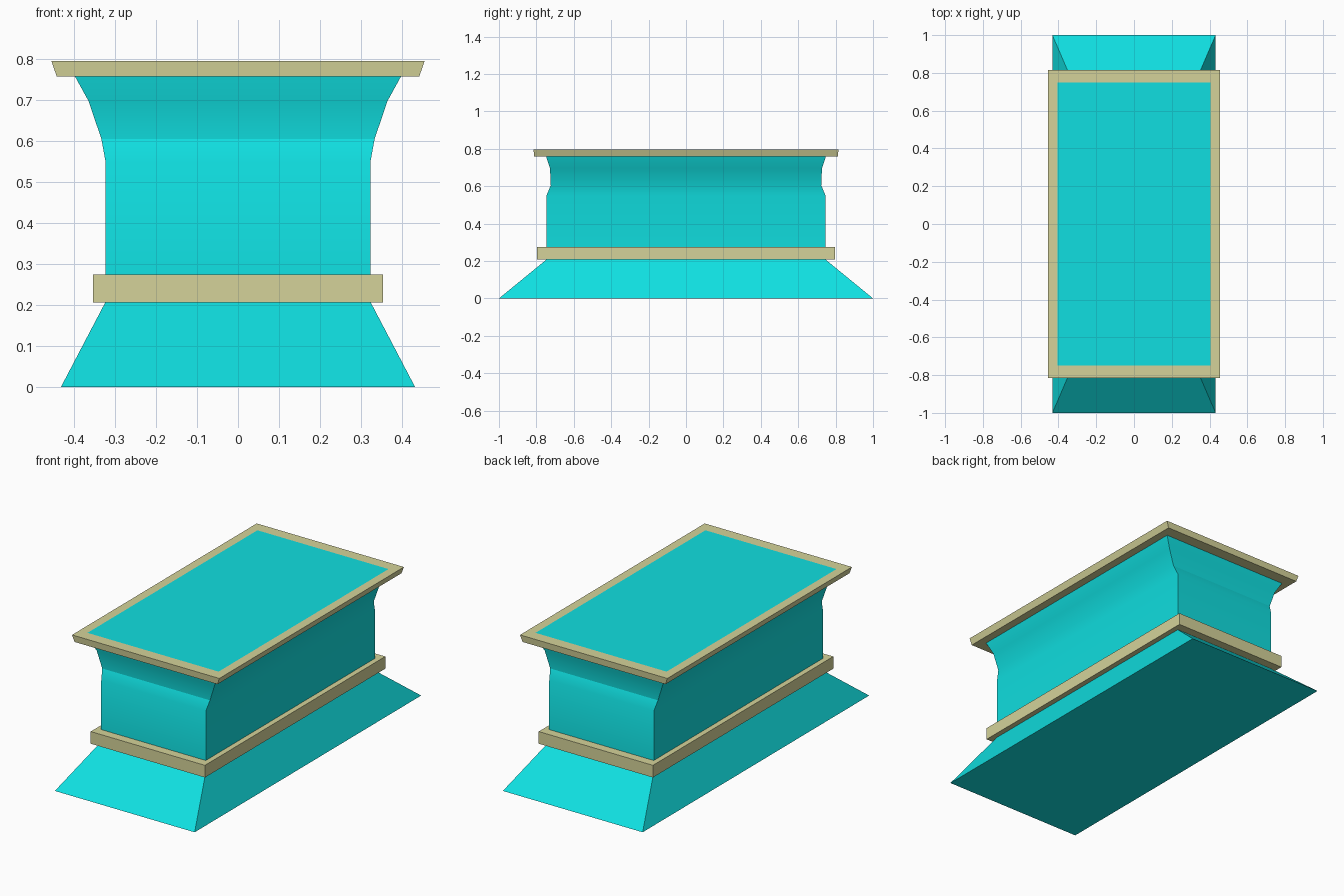
import bpy, bmesh, math

if "Cube" in bpy.data.objects:
    bpy.data.objects.remove(bpy.data.objects["Cube"])


def material(name, rgb):
    m = bpy.data.materials.new(name)
    m.diffuse_color = (*rgb, 1)
    m.use_nodes = True
    m.node_tree.nodes["Principled BSDF"].inputs["Base Color"].default_value = m.diffuse_color
    return m


teal = material("bright teal", (0.005, 0.74, 0.75))
tan = material("pale tan", (0.66, 0.65, 0.32))


def loft(name, rings, mat, closed=False):
    """Stack rectangles (half x, half y, z); cap the ends, or join last to first."""
    bm = bmesh.new()
    loops = [[bm.verts.new((sx * x, sy * y, z))
              for sx, sy in ((-1, -1), (1, -1), (1, 1), (-1, 1))] for x, y, z in rings]
    pairs = list(zip(loops, loops[1:]))
    if closed:
        pairs.append((loops[-1], loops[0]))
    else:
        bm.faces.new(loops[0][::-1])
        bm.faces.new(loops[-1])
    for a, b in pairs:
        for i in range(4):
            j = (i + 1) % 4
            bm.faces.new((a[i], a[j], b[j], b[i]))
    bmesh.ops.recalc_face_normals(bm, faces=bm.faces)
    mesh = bpy.data.meshes.new(name)
    bm.to_mesh(mesh)
    bm.free()
    ob = bpy.data.objects.new(name, mesh)
    mesh.materials.append(mat)
    bpy.context.collection.objects.link(ob)
    return ob


# pedestal body: sloped foot, straight waist, flared top reaching the frame's surface
body = loft("pedestal_body", [
    (0.432, 1.0, 0), (0.323, 0.746, 0.208), (0.323, 0.746, 0.55),
    (0.333, 0.723, 0.605), (0.364, 0.727, 0.697), (0.397, 0.747, 0.757),
    (0.405, 0.75, 0.795)], teal)
bpy.context.view_layer.objects.active = body
body.select_set(True)
bpy.ops.object.shade_smooth_by_angle(angle=math.radians(25))

# band around the waist
loft("waist_band", [(0.323, 0.746, 0.207), (0.353, 0.796, 0.207),
                    (0.353, 0.796, 0.275), (0.323, 0.746, 0.275)], tan, True)

# frame around the top slab
loft("top_frame", [(0.397, 0.747, 0.758), (0.442, 0.812, 0.758),
                   (0.455, 0.815, 0.795), (0.405, 0.75, 0.795)], tan, True)
